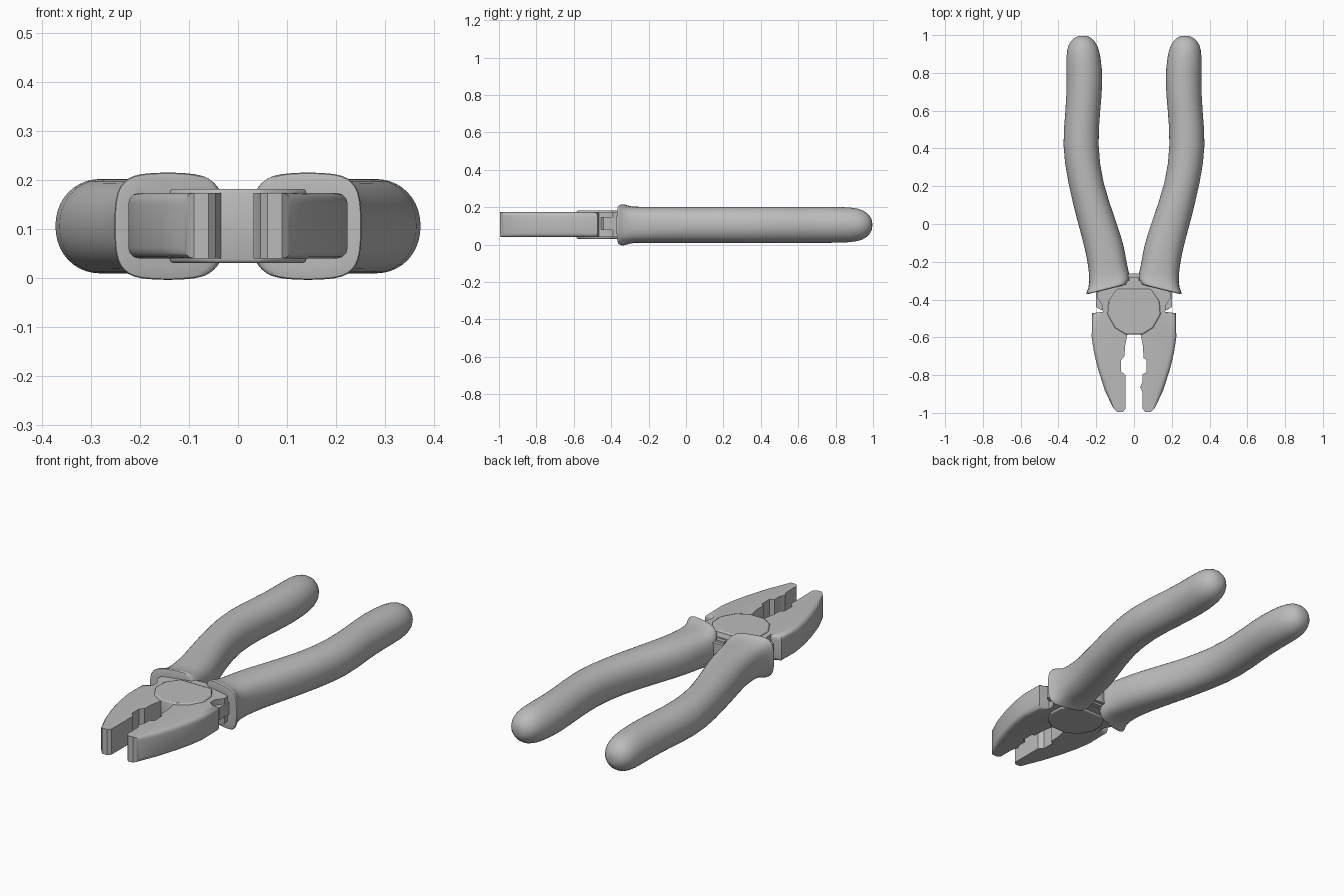
import bpy, bmesh, math

cube = bpy.data.objects.get("Cube")
if cube:
    bpy.data.objects.remove(cube, do_unlink=True)

MID = 0.106
grey = bpy.data.materials.new("plain_grey")
grey.use_nodes = True
grey.diffuse_color = (0.5, 0.5, 0.5, 1)
grey.node_tree.nodes["Principled BSDF"].inputs["Base Color"].default_value = (0.5, 0.5, 0.5, 1)


def finish(name, bm, angle=35):
    bmesh.ops.recalc_face_normals(bm, faces=bm.faces)
    mesh = bpy.data.meshes.new(name)
    bm.to_mesh(mesh)
    bm.free()
    mesh.materials.append(grey)
    ob = bpy.data.objects.new(name, mesh)
    bpy.context.collection.objects.link(ob)
    bpy.ops.object.select_all(action="DESELECT")
    ob.select_set(True)
    bpy.context.view_layer.objects.active = ob
    bpy.ops.object.shade_smooth_by_angle(angle=math.radians(angle))
    return ob


def spow(v, e):
    return math.copysign(abs(v) ** e, v)


def handle(name, side):
    """Loft rings of (y, inner x, outer x, half height, squareness, slant)."""
    rings = [(0.997, .25, .29, .02, 1, 0), (0.985, .222, .322, .05, 1, 0),
             (0.95, .192, .350, .081, 1, 0), (0.89, .175, .362, .096, 1, 0),
             (0.76, .162, .357, .098, 1, 0), (0.60, .178, .362, .098, 1, 0),
             (0.42, .192, .383, .098, .95, 0), (0.22, .168, .352, .098, .95, 0),
             (0.0, .088, .297, .098, .9, 0), (-.12, .050, .263, .098, .85, 0),
             (-.21, .038, .245, .098, .8, 0), (-.28, .022, .236, .097, .7, .1),
             (-.315, .022, .242, .104, .6, .25), (-.337, .030, .255, .112, .55, .25),
             (-.345, .035, .253, .110, .55, .25), (-.347, .045, .243, .100, .55, .25)]
    bm = bmesh.new()
    loops = []
    count = 20
    for y, inner, outer, half, square, slant in rings:
        mid, rad = (inner + outer) / 2, (outer - inner) / 2
        loop = []
        for i in range(count):
            a = math.tau * i / count
            dx = rad * spow(math.cos(a), square)
            dz = half * spow(math.sin(a), square)
            loop.append(bm.verts.new((side * (mid + dx), y - slant * dx, MID + dz)))
        loops.append(loop)
    for a, b in zip(loops, loops[1:]):
        for i in range(count):
            j = (i + 1) % count
            bm.faces.new((a[i], a[j], b[j], b[i]))
    bm.faces.new(loops[0])
    bm.faces.new(loops[-1])
    ob = finish(name, bm, 50)
    mod = ob.modifiers.new("rounding", "SUBSURF")
    mod.levels = mod.render_levels = 1


def slab(name, outline, low, high, rim=0.0):
    """Extrude an outline; round the outer jaw edges when rim is set."""
    bm = bmesh.new()
    face = bm.faces.new([bm.verts.new((x, y, low)) for x, y in outline])
    top = bmesh.ops.extrude_face_region(bm, geom=[face])["geom"]
    for v in top:
        if isinstance(v, bmesh.types.BMVert):
            v.co.z = high
    if rim:
        edges = [e for e in bm.edges
                 if abs(e.verts[0].co.z - e.verts[1].co.z) < .001
                 and all(abs(v.co.x) > .1 and v.co.y < -.465 for v in e.verts)]
        bmesh.ops.bevel(bm, geom=edges, offset=rim, segments=3, profile=.5, affect="EDGES")
    return finish(name, bm)


# Grips with flared collars
handle("left_handle", 1)
handle("right_handle", -1)

# Head with both jaws and the stepped gap between them
outer = [(.09, -.30), (.19, -.35), (.195, -.39), (.168, -.43), (.165, -.465), (.222, -.472),
         (.224, -.60), (.212, -.68), (.19, -.77), (.155, -.88), (.11, -.975)]
left_gap = [(.09, -.995), (.06, -.995), (.046, -.98), (.045, -.89), (.032, -.865), (.045, -.835),
            (.045, -.795), (.066, -.785), (.066, -.72), (.05, -.71), (.048, -.65), (.034, -.58)]
right_gap = [(-.034, -.58), (-.048, -.65), (-.05, -.70), (-.068, -.72), (-.068, -.78),
             (-.046, -.80), (-.046, -.98), (-.06, -.995), (-.09, -.995)]
head = outer + left_gap + right_gap + [(-x, y) for x, y in reversed(outer)]
slab("jaws", head, .04, .174, .022)

# Raised pivot boss on both faces, opening into the throat
boss = [(.045, -.585), (.10, -.55), (.14, -.48), (.135, -.41), (.09, -.345)]
boss_ob = slab("pivot_boss", boss + [(-x, y) for x, y in reversed(boss)], .031, .182)
bev = boss_ob.modifiers.new("soft_edge", "BEVEL")
bev.width, bev.segments = .007, 2

# Bridge at the crotch of the handles
slab("bridge", [(.05, -.36), (.05, -.275), (.02, -.262), (-.02, -.262), (-.05, -.275), (-.05, -.36)], .055, .157)
slab("pivot_key", [(.025, -.36), (.025, -.28), (-.025, -.28), (-.025, -.36)], .045, .167)

# Side stops behind the jaws
for side, label in ((1, "left"), (-1, "right")):
    slab(label + "_stop", [(side * x, y) for x, y in
         [(.12, -.36), (.20, -.36), (.20, -.44), (.175, -.455), (.12, -.455)]], .08, .145)
